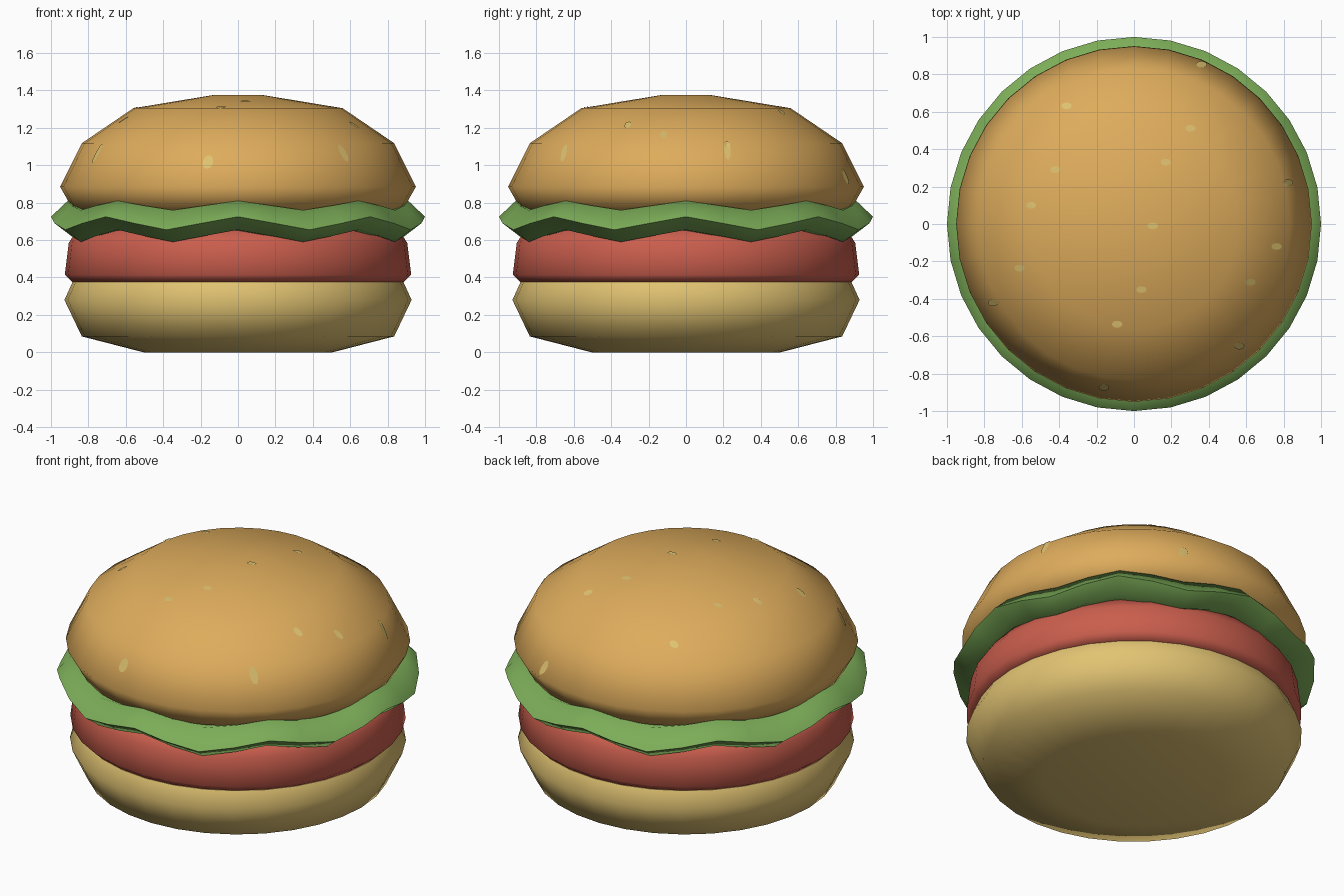
import bpy, bmesh, math
from mathutils import Vector
from mathutils.bvhtree import BVHTree

if "Cube" in bpy.data.objects:
    bpy.data.objects.remove(bpy.data.objects["Cube"])

SEG = 32


def material(name, rgb):
    """Flat colour given as sRGB 0-255, stored linear."""
    m = bpy.data.materials.new(name)
    lin = [((c / 255 + 0.055) / 1.055) ** 2.4 for c in rgb]
    m.diffuse_color = (*lin, 1)
    m.use_nodes = True
    m.node_tree.nodes["Principled BSDF"].inputs["Base Color"].default_value = m.diffuse_color
    return m


crust = material("toasted crust", (222, 172, 92))
crumb = material("pale bread", (225, 195, 114))
meat = material("red patty", (202, 94, 77))
green = material("leaf green", (124, 173, 88))
seed_mat = material("sesame", (222, 194, 112))


def finish(bm, name, mat, angle=60):
    bmesh.ops.recalc_face_normals(bm, faces=bm.faces)
    me = bpy.data.meshes.new(name)
    bm.to_mesh(me)
    bm.free()
    ob = bpy.data.objects.new(name, me)
    bpy.context.collection.objects.link(ob)
    me.materials.append(mat)
    bpy.ops.object.select_all(action='DESELECT')
    ob.select_set(True)
    bpy.context.view_layer.objects.active = ob
    bpy.ops.object.shade_smooth_by_angle(angle=math.radians(angle))
    return ob


def lathe(name, profile, mat, angle=60):
    """Closed round solid from (radius, height, ripple) rings, bottom to top."""
    bm = bmesh.new()
    rings = []
    for r, z, ripple in profile:
        ring = []
        for i in range(SEG):
            a = 2 * math.pi * i / SEG
            ring.append(bm.verts.new((r * math.cos(a), r * math.sin(a),
                                      z + ripple * math.cos(8 * a))))
        rings.append(ring)
    for lo, hi in zip(rings, rings[1:]):
        for i in range(SEG):
            j = (i + 1) % SEG
            bm.faces.new((lo[i], lo[j], hi[j], hi[i]))
    bm.faces.new(rings[0][::-1])
    bm.faces.new(rings[-1])
    return finish(bm, name, mat, angle)


# Bottom bun
lathe("bottom_bun", [(0.505, 0, 0), (0.835, 0.085, 0), (0.928, 0.28, 0),
                     (0.885, 0.375, 0)], crumb)

# Patty
lathe("patty", [(0.885, 0.376, 0), (0.926, 0.415, 0), (0.905, 0.585, 0),
                (0.86, 0.655, 0)], meat)

# Lettuce with eight waves round its rim
lathe("lettuce", [(0.78, 0.645, 0), (0.91, 0.6225, 0.0325),
                  (1.0, 0.69, 0.035), (0.91, 0.785, 0.025),
                  (0.78, 0.75, 0)], green, 75)

# Top bun
bun = lathe("top_bun", [(0.80, 0.75, 0), (0.885, 0.768, 0), (0.951, 0.885, 0),
                        (0.835, 1.118, 0), (0.56, 1.305, 0),
                        (0.135, 1.375, 0)], crust, 70)

# Sesame seeds: thin ovals draped over the top bun
bm_bun = bmesh.new()
bm_bun.from_mesh(bun.data)
tree = BVHTree.FromBMesh(bm_bun)
spots = [(-0.36, 0.63), (0.30, 0.51), (0.17, 0.33), (-0.42, 0.29),
         (-0.55, 0.10), (0.10, -0.01), (-0.61, -0.235), (0.04, -0.35),
         (-0.09, -0.535), (-0.75, -0.42), (0.62, -0.31), (0.76, -0.12),
         (0.82, 0.22), (0.36, 0.85), (0.56, -0.65), (-0.16, -0.87)]


def drape(x, y):
    hit, normal, _, _ = tree.ray_cast(Vector((x, y, 3)), Vector((0, 0, -1)))
    return hit + normal * 0.004


bm = bmesh.new()
for x, y in spots:
    mid = bm.verts.new(drape(x, y))
    rim = [bm.verts.new(drape(x + 0.028 * math.cos(k * math.pi / 6),
                              y + 0.018 * math.sin(k * math.pi / 6)))
           for k in range(12)]
    for k in range(12):
        bm.faces.new((mid, rim[k], rim[(k + 1) % 12]))
bm_bun.free()
seeds = finish(bm, "sesame_seeds", seed_mat)
# Open plates must face outward, then gain a little thickness
if sum(p.normal.z for p in seeds.data.polygons) < 0:
    seeds.data.flip_normals()
